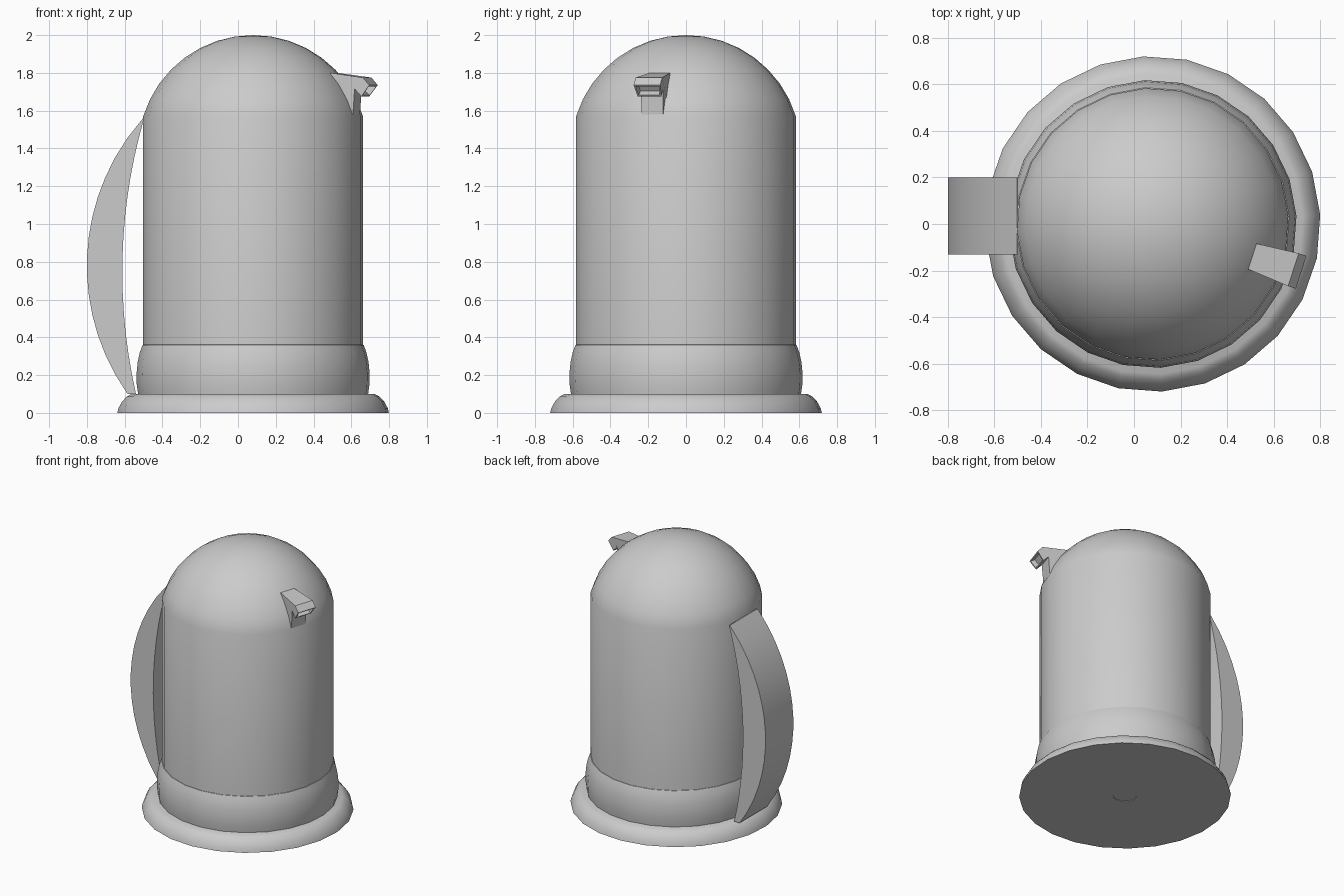
import bpy, bmesh, math
from mathutils import Vector, Matrix

cube = bpy.data.objects.get("Cube")
if cube:
    bpy.data.objects.remove(cube, do_unlink=True)

AXIS_X = 0.08          # the body axis sits off centre, balancing the handle
SIDES = 24

grey = bpy.data.materials.new("plain grey")
GREY = (0.6, 0.6, 0.6, 1)
grey.diffuse_color = GREY
grey.use_nodes = True
grey.node_tree.nodes["Principled BSDF"].inputs["Base Color"].default_value = GREY


def finish(name, bm, matrix=None, angle=35):
    """Turn a bmesh into a shaded, coloured object."""
    bmesh.ops.recalc_face_normals(bm, faces=bm.faces)
    if matrix:
        bm.transform(matrix)
    mesh = bpy.data.meshes.new(name)
    bm.to_mesh(mesh)
    bm.free()
    mesh.materials.append(grey)
    obj = bpy.data.objects.new(name, mesh)
    bpy.context.collection.objects.link(obj)
    bpy.ops.object.select_all(action='DESELECT')
    obj.select_set(True)
    bpy.context.view_layer.objects.active = obj
    bpy.ops.object.shade_smooth_by_angle(angle=math.radians(angle))
    return obj


def lathe(name, profile):
    """Revolve (radius, z) points around the body axis."""
    bm = bmesh.new()
    verts = [bm.verts.new((r, 0, z)) for r, z in profile]
    edges = [bm.edges.new(pair) for pair in zip(verts, verts[1:])]
    bmesh.ops.spin(bm, geom=verts + edges, cent=(0, 0, 0), axis=(0, 0, 1),
                   angle=math.tau, steps=SIDES)
    bmesh.ops.remove_doubles(bm, verts=bm.verts, dist=1e-4)
    place = Matrix.Translation((AXIS_X, 0, 0)) @ Matrix.Rotation(math.radians(3.2), 4, 'Z')
    return finish(name, bm, place)


def prism(bm, outline, half_widths):
    """Close a side outline of (x, z) points into a solid across y."""
    left, right = [[bm.verts.new((x, s * w, z)) for (x, z), w in zip(outline, half_widths)]
                   for s in (1, -1)]
    bm.faces.new(left)
    bm.faces.new(right[::-1])
    n = len(outline)
    return [bm.faces.new((left[i], right[i], right[(i + 1) % n], left[(i + 1) % n]))
            for i in range(n)]


# Base plate with a rounded rim and a small dimple underneath
lathe("base_plate", [(0, 0.004), (0.08, 0.004), (0.08, 0), (0.72, 0), (0.714, 0.025),
                     (0.695, 0.06), (0.67, 0.086), (0.645, 0.1), (0, 0.1)])

# Bulging collar around the foot of the body
lathe("collar", [(0.56, 0.1), (0.61, 0.1), (0.617, 0.15), (0.618, 0.21), (0.612, 0.27),
                 (0.601, 0.32), (0.586, 0.36), (0.57, 0.365)])

# Straight body closed by a domed lid (an arc of a sphere)
R = (0.583 ** 2 + 0.43 ** 2) / (2 * 0.43)
edge = math.asin(0.583 / R)
dome = [(R * math.sin(edge * (1 - i / 8)), 2 - R + R * math.cos(edge * (1 - i / 8)))
        for i in range(9)]
lathe("body_and_lid", [(0, 0.1), (0.583, 0.1)] + dome)


# Crescent handle: two arcs closed into a solid
def arc(start, middle, end, steps=14):
    """Points along the circle through three (x, z) points."""
    (ax, az), (bx, bz), (cx, cz) = start, middle, end
    d = 2 * (ax * (bz - cz) + bx * (cz - az) + cx * (az - bz))
    sa, sb, sc = ax * ax + az * az, bx * bx + bz * bz, cx * cx + cz * cz
    ox = (sa * (bz - cz) + sb * (cz - az) + sc * (az - bz)) / d
    oz = (sa * (cx - bx) + sb * (ax - cx) + sc * (bx - ax)) / d
    r = math.hypot(ax - ox, az - oz)
    zs = [start[1] + (end[1] - start[1]) * i / steps for i in range(steps + 1)]
    return [(ox + math.copysign(math.sqrt(max(r * r - (z - oz) ** 2, 0)), bx - ox), z)
            for z in zs]


outer = arc((-0.503, 1.56), (-0.80, 0.8), (-0.585, 0.1))
inner = arc((-0.497, 1.56), (-0.612, 0.8), (-0.54, 0.1))
outline = outer + inner[::-1]
bm = bmesh.new()
prism(bm, outline, [0.165] * len(outline))
finish("handle", bm, Matrix.Translation((0, 0.035, 0)))

# Small spout: flared beak with a recessed mouth
spout_side = [(0.45, 1.80), (0.635, 1.775), (0.67, 1.735), (0.625, 1.675),
              (0.585, 1.715), (0.575, 1.58), (0.45, 1.58)]
bm = bmesh.new()
faces = prism(bm, spout_side, [0.058, 0.074, 0.074, 0.066, 0.062, 0.06, 0.058])
mouth = faces[2]
bmesh.ops.recalc_face_normals(bm, faces=bm.faces)
bmesh.ops.inset_region(bm, faces=[mouth], thickness=0.012)
bmesh.ops.inset_region(bm, faces=[mouth], thickness=0.001, depth=-0.035)
finish("spout", bm, Matrix.Translation((AXIS_X, 0, 0)) @ Matrix.Rotation(math.radians(-18), 4, 'Z'), 20)
